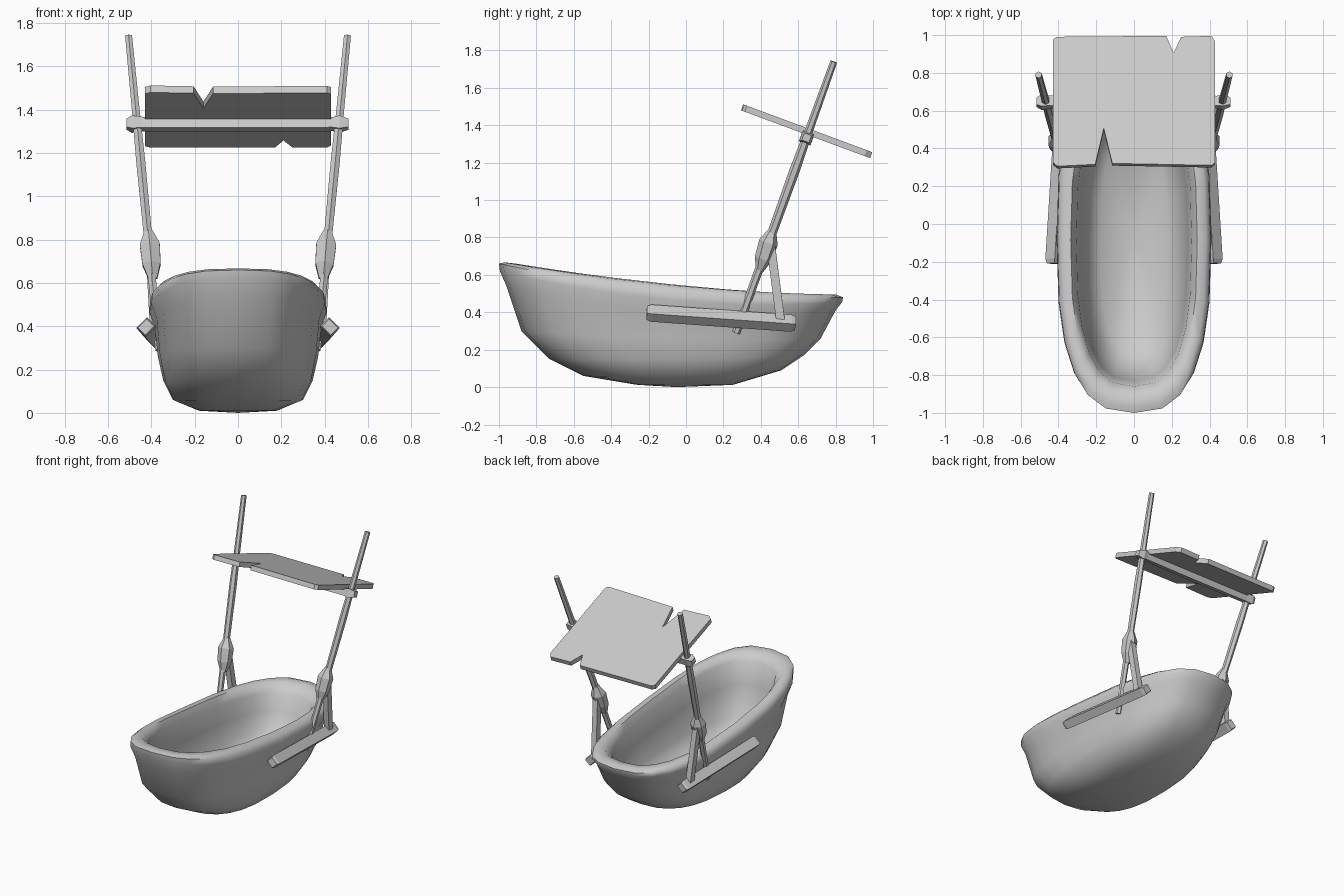
import bpy, bmesh, math
from mathutils import Vector

if "Cube" in bpy.data.objects:
    bpy.data.objects.remove(bpy.data.objects["Cube"])


def finish(name, bm, mirror=False, smooth=None):
    bmesh.ops.recalc_face_normals(bm, faces=bm.faces)
    me = bpy.data.meshes.new(name)
    bm.to_mesh(me)
    bm.free()
    ob = bpy.data.objects.new(name, me)
    bpy.context.collection.objects.link(ob)
    if mirror:
        ob.modifiers.new("mirror", 'MIRROR')
    if smooth:
        bpy.ops.object.select_all(action='DESELECT')
        ob.select_set(True)
        bpy.context.view_layer.objects.active = ob
        bpy.ops.object.shade_smooth_by_angle(angle=math.radians(smooth))
    return ob


def bridge(bm, a, b):
    n = len(a)
    for i in range(n):
        bm.faces.new((a[i], a[(i + 1) % n], b[(i + 1) % n], b[i]))


def beam(name, p1, p2, stations, sides=4, roll=0, mirror=True):
    """Straight bar; stations are (fraction along, half width, half depth)."""
    p1, p2 = Vector(p1), Vector(p2)
    d = (p2 - p1).normalized()
    ref = Vector((0, 0, 1)) if abs(d.z) < 0.7 else Vector((0, 1, 0))
    u = d.cross(ref).normalized()
    v = u.cross(d)
    r = math.radians(roll)
    u, v = u * math.cos(r) + v * math.sin(r), v * math.cos(r) - u * math.sin(r)
    k = 1 / math.cos(math.pi / sides)
    bm = bmesh.new()
    rings = []
    for t, a, b in stations:
        c = p1.lerp(p2, t)
        rings.append([bm.verts.new(c + u * a * k * math.cos(w) + v * b * k * math.sin(w))
                      for w in [(i + 0.5) * math.tau / sides for i in range(sides)]])
    for a, b in zip(rings, rings[1:]):
        bridge(bm, a, b)
    bm.faces.new(rings[0])
    bm.faces.new(rings[-1])
    return finish(name, bm, mirror)


# Hull: outer shell up to the rolled rim, then down the inside
# (front y, back y, half width, z at front, middle, back)
levels = [
    (-0.26, 0.25, 0.18, 0.012, 0.010, 0.012),
    (-0.55, 0.51, 0.30, 0.06, 0.06, 0.09),
    (-0.73, 0.63, 0.345, 0.15, 0.15, 0.17),
    (-0.88, 0.72, 0.37, 0.30, 0.26, 0.26),
    (-0.96, 0.80, 0.385, 0.54, 0.40, 0.41),
    (-0.995, 0.835, 0.41, 0.62, 0.465, 0.455),
    (-1.00, 0.84, 0.405, 0.66, 0.515, 0.48),
    (-0.97, 0.80, 0.38, 0.667, 0.545, 0.495),
    (-0.91, 0.74, 0.335, 0.66, 0.55, 0.49),
    (-0.86, 0.68, 0.305, 0.61, 0.50, 0.43),
    (-0.83, 0.64, 0.285, 0.45, 0.36, 0.32),
    (-0.77, 0.57, 0.25, 0.22, 0.20, 0.20),
    (-0.66, 0.46, 0.18, 0.12, 0.11, 0.12),
]
N, P = 24, 2 / 2.7
bm = bmesh.new()
rings = []
for yf, yb, w, zf, zm, zb in levels:
    ring = []
    for i in range(N):
        a = i * math.tau / N
        c, s = math.cos(a), math.sin(a)
        x = w * math.copysign(abs(c) ** P, c)
        t = math.copysign(abs(s) ** P, s)
        y = (yf + yb) / 2 + (yb - yf) / 2 * t
        z = zm + (zb - zf) / 2 * t + ((zb + zf) / 2 - zm) * t * t
        ring.append(bm.verts.new((x, y, z)))
    rings.append(ring)
for a, b in zip(rings, rings[1:]):
    bridge(bm, a, b)
for ring, z in ((rings[0], 0.0), (rings[-1], 0.10)):
    tip = bm.verts.new((0, -0.05, z))
    for i in range(N):
        bm.faces.new((ring[i], ring[(i + 1) % N], tip))
finish("hull", bm, smooth=60)

# Side rails
beam("side_rail", (0.425, -0.21, 0.397), (0.375, 0.585, 0.34),
     [(0, 0.024, 0.028), (0.03, 0.03, 0.035), (0.97, 0.03, 0.035), (1, 0.024, 0.028)], roll=45)

# Raked masts with a swollen blade near the foot
lo, hi = (0.365, 0.268, 0.29), (0.505, 0.79, 1.74)
beam("mast", lo, hi, [(0, 0.016, 0.018), (0.24, 0.018, 0.02), (0.6, 0.021, 0.024),
                      (0.75, 0.018, 0.019), (1, 0.016, 0.016)], sides=6)
beam("mast_blade", (0.393, 0.392, 0.62), (0.413, 0.462, 0.84),
     [(0, 0.02, 0.018), (0.3, 0.042, 0.04), (0.7, 0.046, 0.045), (1, 0.018, 0.018)], sides=6)

# Rear struts bracing the masts
beam("mast_strut", (0.385, 0.505, 0.36), (0.41, 0.448, 0.80),
     [(0, 0.02, 0.023), (1, 0.019, 0.023)])

# Crossbar
beam("crossbar", (-0.515, 0.645, 1.333), (0.51, 0.645, 1.333),
     [(0, 0.02, 0.02), (0.025, 0.033, 0.031), (0.07, 0.028, 0.026), (0.5, 0.029, 0.028),
      (0.93, 0.027, 0.025), (0.96, 0.032, 0.031), (1, 0.02, 0.02)], roll=20, mirror=False)

# Tilted canopy board with split notches in both ends
outline = [(-0.43, 0.32), (-0.405, 0.30), (-0.205, 0.31), (-0.16, 0.50), (-0.115, 0.315),
           (0.41, 0.305), (0.43, 0.32), (0.43, 0.96), (0.41, 0.99), (0.25, 0.985),
           (0.21, 0.90), (0.17, 0.99), (-0.41, 0.985), (-0.43, 0.97)]
bm = bmesh.new()
layers = []
for off in (-0.017, 0.017):
    layers.append([bm.verts.new((x, y + off * 0.35, 1.366 - (y - 0.65) * 0.37 + off * 0.94))
                   for x, y in outline])
bridge(bm, *layers)
for layer in layers:
    bm.faces.new(layer)
finish("canopy_board", bm)
